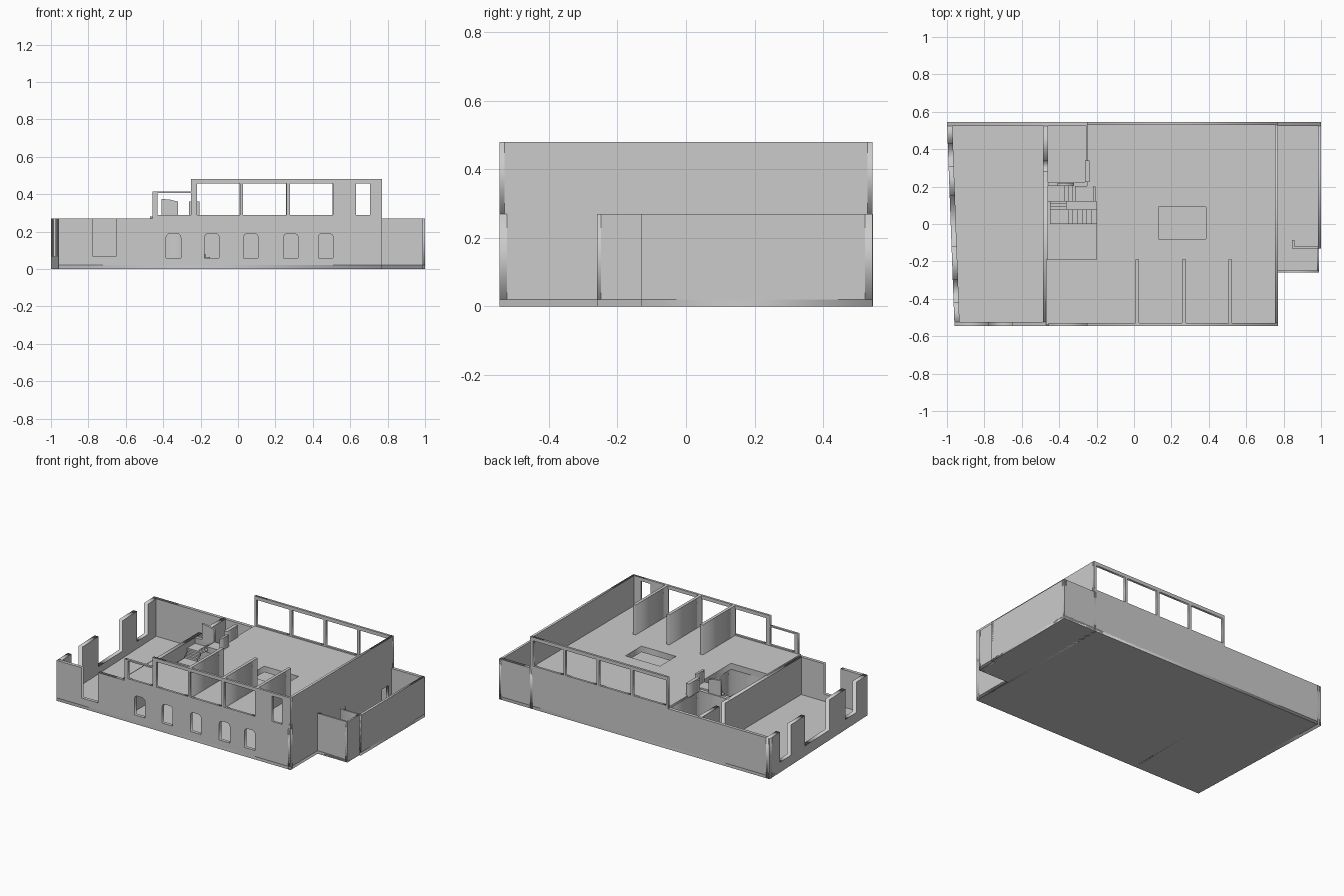
import bpy, math
from mathutils import Matrix, Vector

if "Cube" in bpy.data.objects:
    bpy.data.objects.remove(bpy.data.objects["Cube"])


def panel(name, outline, holes, t, matrix):
    """Flat plate with holes: closed 2D profile extruded from local z = -t to 0."""
    cu = bpy.data.curves.new(name, 'CURVE')
    cu.dimensions = '2D'
    cu.fill_mode = 'BOTH'
    cu.extrude = t / 2
    for pts in [outline] + holes:
        sp = cu.splines.new('POLY')
        sp.points.add(len(pts) - 1)
        for p, (u, v) in zip(sp.points, pts):
            p.co = (u, v, 0, 1)
        sp.use_cyclic_u = True
    tmp = bpy.data.objects.new(name + "_curve", cu)
    bpy.context.collection.objects.link(tmp)
    bpy.context.view_layer.update()
    me = bpy.data.meshes.new_from_object(tmp.evaluated_get(bpy.context.evaluated_depsgraph_get()))
    me.transform(matrix @ Matrix.Translation((0, 0, -t / 2)))
    bpy.data.objects.remove(tmp)
    ob = bpy.data.objects.new(name, me)
    bpy.context.collection.objects.link(ob)
    return ob


def wall(name, origin, direction, outline, holes=(), t=0.02):
    """Upright panel; its outer face lies on the right of the direction."""
    u = Vector((*direction, 0)).normalized()
    v = Vector((0, 0, 1))
    m = Matrix((u, v, u.cross(v))).transposed().to_4x4()
    m.translation = (*origin, 0)
    return panel(name, outline, list(holes), t, m)


def rect(a, b, c, d):
    return [(a, c), (b, c), (b, d), (a, d)]


def arch(a, b, c, d, r=0.022):
    """Opening with rounded upper corners."""
    arc = lambda cx, s: [(cx + r * math.cos(math.radians(s + i * 22.5)),
                          d - r + r * math.sin(math.radians(s + i * 22.5))) for i in range(5)]
    return [(a, c), (b, c)] + arc(b - r, 0) + arc(a + r, 90)


def notched(a, b, top, gaps, sill):
    """Wall outline with gaps cut down from the top edge."""
    pts = [(a, 0), (b, 0), (b, top)]
    for g0, g1 in sorted(gaps, reverse=True):
        pts += [(g1, top), (g1, sill), (g0, sill), (g0, top)]
    return pts + [(a, top)]


def box(name, x0, x1, y0, y1, z0, z1):
    m = Matrix.Translation((0, 0, z1))
    return panel(name, rect(x0, x1, y0, y1), [], z1 - z0, m)


H, TOP, FLOOR = 0.27, 0.48, 0.28
S, E, N, W = (1, 0), (0, 1), (-1, 0), (0.04, -1.09)

# Ground floor slab
panel("ground_slab", [(-0.96, -0.545), (0.77, -0.545), (0.77, -0.26), (0.99, -0.26),
                      (0.99, -0.13), (1, -0.13), (1, 0.545), (-1, 0.545)], [], 0.02,
      Matrix.Translation((0, 0, 0.02)))

# Ground floor outer walls
arches = [arch(x, x + 0.078, 0.06, 0.19) for x in (-0.384, -0.179, 0.03, 0.243, 0.43)]
wall("front_wall", (0, -0.545), S, notched(-0.96, 0.77, H, [(-0.775, -0.652)], 0.068), arches, 0.022)
wall("back_wall", (0, 0.545), N, rect(-1, 1, 0, H), t=0.022)
wall("left_wall", (-0.98, 0), W,
     notched(-0.545, 0.545, H, [(-0.43, -0.31), (-0.15, 0.12), (0.30, 0.42)], 0.068), t=0.028)
wall("right_wall", (0.77, 0), E, rect(-0.545, 0.545, 0, H), [rect(0.42, 0.49, 0.03, 0.17)], 0.018)

# Side annex and its small porch
wall("annex_right_wall", (1, 0), E, rect(-0.13, 0.545, 0, H), t=0.015)
box("annex_front_wall", 0.845, 1, -0.13, -0.12, 0, H)
box("annex_return", 0.845, 0.857, -0.13, -0.085, 0, H)
wall("porch_front_wall", (0, -0.26), S, rect(0.77, 0.99, 0, H), t=0.012)
wall("porch_side_wall", (0.99, 0), E, rect(-0.26, -0.12, 0, H), t=0.012)

# Wall between the left court and the main block
wall("court_wall", (-0.46, 0), E, notched(-0.53, 0.53, H, [(0.28, 0.34)], 0.07), t=0.026)

# Upper floor slab with light well; stairwell cut out of its left edge
panel("upper_slab", [(-0.47, -0.54), (0.76, -0.54), (0.76, 0.54), (-0.25, 0.54), (-0.25, 0.2),
                     (-0.2, 0.2), (-0.2, -0.19), (-0.47, -0.19)],
      [rect(0.13, 0.385, -0.08, 0.09)], 0.04, Matrix.Translation((0, 0, FLOOR)))

# Upper floor walls
front_win = [(-0.22, 0.012), (0.027, 0.26), (0.278, 0.508), (0.632, 0.705)]
back_win = [(-0.235, 0.01), (0.027, 0.26), (0.278, 0.508), (0.525, 0.75)]
wall("upper_front_wall", (0, -0.545), S, rect(-0.25, 0.77, H, TOP),
     [rect(a, b, 0.288, 0.457) for a, b in front_win], 0.015)
wall("upper_back_wall", (0, 0.545), N, rect(-0.77, 0.25, H, TOP),
     [rect(-b, -a, 0.288, 0.457) for a, b in back_win], 0.015)
wall("upper_right_wall", (0.77, 0), E, rect(-0.545, 0.545, H, TOP), t=0.016)
wall("low_window_frame", (0, -0.545), S, rect(-0.457, -0.245, H, 0.415),
     [rect(-0.43, -0.25, 0.288, 0.406)], 0.015)

# Room partitions
for i, x in enumerate((0.018, 0.267, 0.515)):
    box(f"partition_{i + 1}", x - 0.01, x + 0.01, -0.535, -0.19, FLOOR - 0.01, TOP)

# Shaft behind the stairs
box("shaft_front_wall", -0.47, -0.24, 0.203, 0.225, 0, H)
box("shaft_right_wall", -0.255, -0.238, 0.2, 0.53, 0, H)
box("shaft_pier", -0.262, -0.238, 0.225, 0.34, H, 0.36)
box("well_post", -0.22, -0.205, 0.12, 0.2, FLOOR, 0.36)
wall("stair_balustrade", (0, 0.203), S,
     [(-0.41, 0.26), (-0.32, 0.26), (-0.32, 0.36), (-0.36, 0.37), (-0.41, 0.375)], t=0.015)

# Stairwell lining under the upper floor
box("well_right_wall", -0.2, -0.185, -0.19, 0.0, 0.01, 0.25)
box("well_front_wall", -0.46, -0.185, -0.205, -0.19, 0.01, 0.25)

# Stairs: long flight, corner treads, short flight, top landing
for i in range(10):
    x, z = -0.1 - i * 0.025, 0.034 + i * 0.015
    box(f"lower_step_{i + 1}", x - 0.027, x, 0, 0.078, z - 0.022, z)
box("corner_landing", -0.45, -0.35, 0, 0.078, 0.165, 0.185)
for i in range(3):
    box(f"corner_step_{i + 1}", -0.45, -0.36, 0.078 + i * 0.014, 0.094 + i * 0.014,
        0.18 + i * 0.012, 0.197 + i * 0.012)
box("upper_landing", -0.46, -0.37, 0.12, 0.203, 0.21, 0.232)
for i in range(3):
    box(f"upper_step_{i + 1}", -0.372 + i * 0.02, -0.35 + i * 0.02, 0.12, 0.203,
        0.225 + i * 0.012, 0.244 + i * 0.012)
box("top_landing", -0.315, -0.2, 0.12, 0.203, 0.24, FLOOR)
